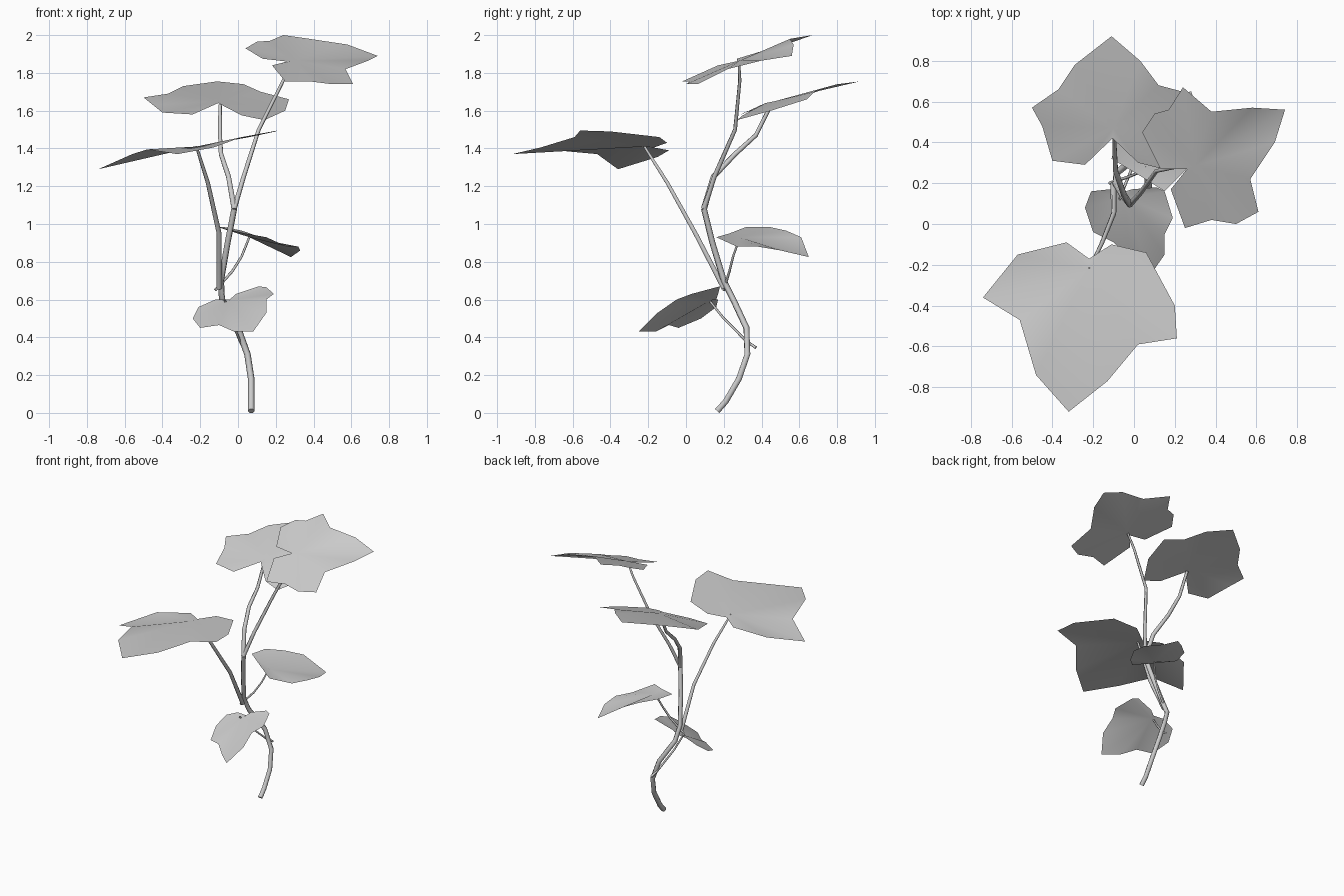
import bpy, bmesh


def tube(name, points, r0, r1):
    """Tapered six-sided stalk along a path."""
    cu = bpy.data.curves.new(name, 'CURVE')
    cu.dimensions = '3D'
    cu.bevel_depth = 1.0
    cu.bevel_resolution = 1
    cu.use_fill_caps = True
    sp = cu.splines.new('POLY')
    sp.points.add(len(points) - 1)
    for i, p in enumerate(points):
        sp.points[i].co = (*p, 1)
        sp.points[i].radius = r0 + (r1 - r0) * i / (len(points) - 1)
    ob = bpy.data.objects.new(name, cu)
    bpy.context.collection.objects.link(ob)
    bpy.ops.object.select_all(action='DESELECT')
    ob.select_set(True)
    bpy.context.view_layer.objects.active = ob
    bpy.ops.object.convert(target='MESH')


def leaf(name, hub, outline):
    """Thin lobed blade: a fan from the stalk joint to the outline."""
    bm = bmesh.new()
    c = bm.verts.new(hub)
    ring = [bm.verts.new(p) for p in outline]
    for a, b in zip(ring, ring[1:] + ring[:1]):
        bm.faces.new((c, a, b)).smooth = True
    bmesh.ops.recalc_face_normals(bm, faces=bm.faces)
    if sum(f.normal.z for f in bm.faces) < 0:
        bmesh.ops.reverse_faces(bm, faces=bm.faces)
    me = bpy.data.meshes.new(name)
    bm.to_mesh(me)
    bm.free()
    bpy.context.collection.objects.link(bpy.data.objects.new(name, me))


# Stem and its two upper branches
tube("main_stem", [(.07, .165, .01), (.07, .21, .06), (.07, .28, .18), (.05, .325, .31),
                   (0, .32, .45), (-.085, .25, .6), (-.09, .2, .7), (-.055, .14, .9),
                   (-.02, .095, 1.08)], .018, .016)
tube("back_branch", [(-.02, .095, 1.08), (-.05, .145, 1.25), (-.09, .26, 1.37),
                     (-.095, .37, 1.47), (-.095, .45, 1.63)], .016, .01)
tube("top_branch", [(-.02, .095, 1.08), (.03, .15, 1.25), (.11, .26, 1.5),
                    (.24, .285, 1.76), (.29, .28, 1.86)], .014, .007)

# Leaf stalks
tube("left_stalk", [(-.1, .2, .66), (-.1, .05, .95), (-.16, -.1, 1.22),
                    (-.195, -.17, 1.33), (-.22, -.22, 1.41)], .015, .007)
tube("right_stalk", [(-.12, .2, .65), (-.03, .23, .75), (.02, .25, .83),
                     (.06, .285, .93)], .008, .006)
tube("low_stalk", [(.03, .37, .345), (.01, .32, .38), (-.04, .2, .5),
                   (-.07, .12, .6)], .008, .006)

# Leaf blades
leaf("left_leaf", (-.22, -.22, 1.41), [
    (-.22, -.17, 1.405), (-.33, -.09, 1.39), (-.57, -.15, 1.355), (-.74, -.36, 1.29),
    (-.56, -.47, 1.37), (-.48, -.74, 1.395), (-.32, -.92, 1.37), (-.13, -.77, 1.405),
    (.02, -.59, 1.46), (.21, -.56, 1.495), (.20, -.40, 1.49), (.06, -.14, 1.46),
    (-.11, -.10, 1.43)])
leaf("top_leaf", (.30, .285, 1.865), [
    (.26, .27, 1.86), (.13, .27, 1.875), (.04, .45, 1.93), (.10, .54, 1.965),
    (.17, .56, 1.97), (.24, .67, 2.0), (.38, .55, 1.98), (.58, .57, 1.95),
    (.74, .56, 1.89), (.69, .40, 1.865), (.57, .22, 1.82), (.61, .06, 1.74),
    (.50, 0, 1.74), (.38, .02, 1.755), (.25, -.02, 1.755), (.18, .17, 1.84)])
leaf("back_leaf", (-.10, .47, 1.65), [
    (-.105, .42, 1.64), (-.24, .29, 1.58), (-.40, .31, 1.59), (-.45, .48, 1.63),
    (-.50, .57, 1.67), (-.37, .66, 1.69), (-.29, .78, 1.73), (-.11, .92, 1.755),
    (.03, .80, 1.74), (.12, .68, 1.70), (.27, .64, 1.66), (.25, .45, 1.60),
    (.14, .27, 1.55), (.02, .30, 1.575)])
leaf("right_leaf", (.06, .285, .93), [
    (.04, .23, .95), (-.11, .32, .985), (-.08, .44, .985), (.02, .53, .965),
    (.12, .61, .93), (.28, .65, .825), (.33, .50, .86), (.32, .38, .88),
    (.26, .27, .88), (.15, .16, .93)])
leaf("low_leaf", (-.05, .13, .595), [
    (-.04, .16, .6), (-.12, .17, .6), (-.21, .16, .56), (-.24, .08, .5),
    (-.20, -.04, .45), (-.10, -.09, .465), (-.02, -.16, .43), (.08, -.25, .43),
    (.15, -.15, .53), (.15, -.05, .6), (.19, .03, .63), (.15, .16, .665),
    (.11, .18, .67), (-.01, .17, .63)])
